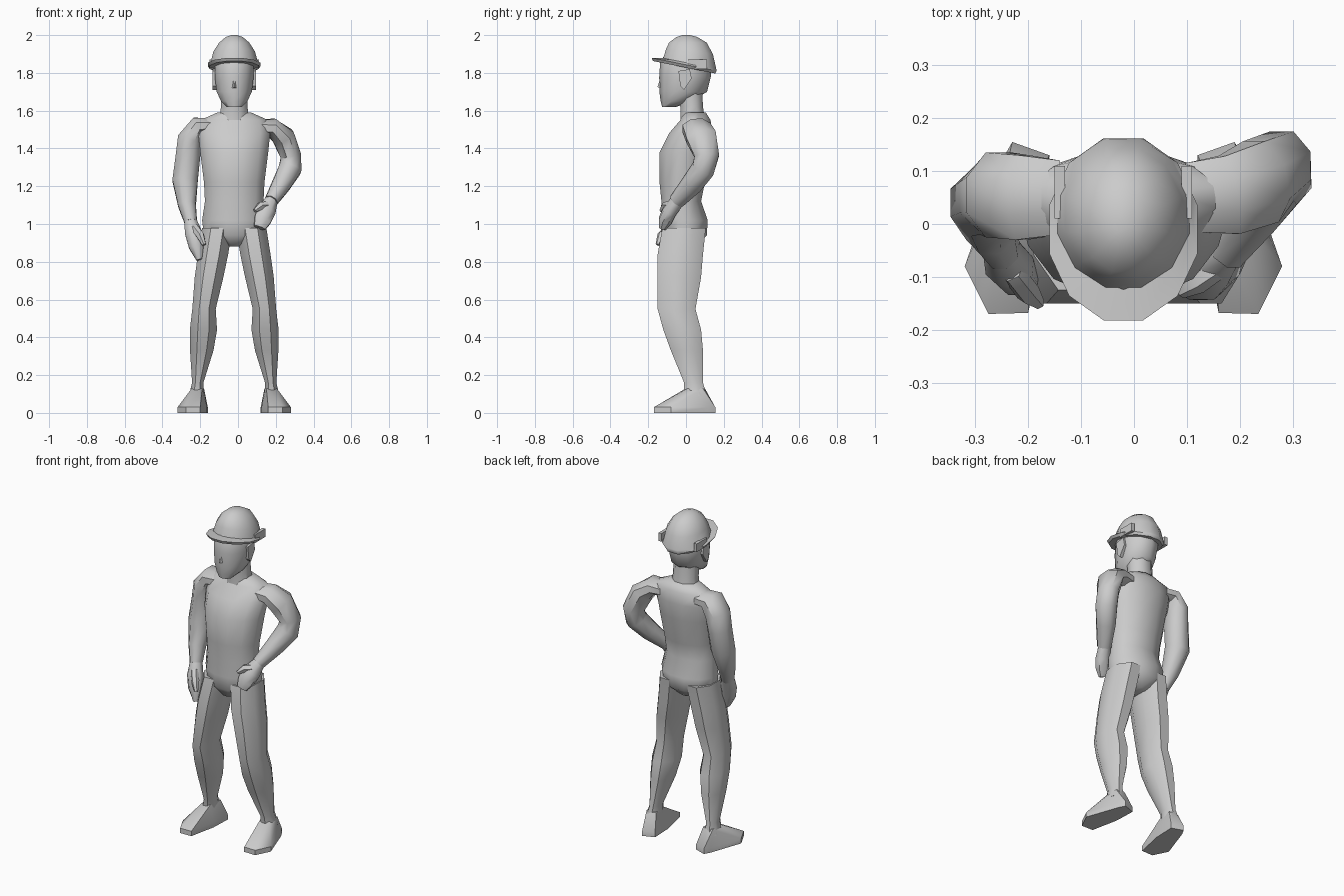
import bpy, bmesh, math
from mathutils import Vector

default_cube = bpy.data.objects.get("Cube")
if default_cube:
    bpy.data.objects.remove(default_cube, do_unlink=True)

GREY = (0.6, 0.6, 0.6, 1.0)
grey = bpy.data.materials.new("plain_grey")
grey.use_nodes = True
grey.diffuse_color = GREY
grey.node_tree.nodes["Principled BSDF"].inputs["Base Color"].default_value = GREY

CENTRE = -0.02   # middle line of the body
UNIT = 0.01      # part sizes below are in hundredths
SIDES = {"left": 1, "right": -1}


def finish(name, bm, angle=50):
    """Turn a bmesh into a shaded object with the grey material."""
    bmesh.ops.recalc_face_normals(bm, faces=bm.faces[:])
    mesh = bpy.data.meshes.new(name)
    bm.to_mesh(mesh)
    bm.free()
    mesh.materials.append(grey)
    obj = bpy.data.objects.new(name, mesh)
    bpy.context.collection.objects.link(obj)
    bpy.ops.object.select_all(action="DESELECT")
    obj.select_set(True)
    bpy.context.view_layer.objects.active = obj
    bpy.ops.object.shade_smooth_by_angle(angle=math.radians(angle))
    return obj


def loft(name, rings, sides=8, follow=False, side=1, middle=CENTRE, angle=50):
    """Skin oval rings (x, y, z, x radius, y radius, optional slope)."""
    bm = bmesh.new()
    centres = [Vector(r[:3]) * UNIT for r in rings]
    grow = UNIT / math.cos(math.pi / sides)
    loops = []
    for i, ring in enumerate(rings):
        across = Vector((1, 0, 0))
        depth = Vector((0, 1, ring[5] if len(ring) > 5 else 0))
        if follow:  # turn the ring to face along the limb
            last = min(i + 1, len(rings) - 1)
            along = (centres[last] - centres[max(i - 1, 0)]).normalized()
            across = Vector((0, 1, 0)).cross(along).normalized()
            depth = along.cross(across)
        loop = []
        for k in range(sides):
            a = math.tau * (k + 0.5) / sides
            p = centres[i] + grow * (across * ring[3] * math.cos(a)
                                     + depth * ring[4] * math.sin(a))
            loop.append(bm.verts.new((middle + side * p.x, p.y, p.z)))
        loops.append(loop)
    for low, high in zip(loops, loops[1:]):
        for k in range(sides):
            n = (k + 1) % sides
            bm.faces.new((low[k], low[n], high[n], high[k]))
    bm.faces.new(loops[0])
    bm.faces.new(loops[-1])
    return finish(name, bm, angle)


def hull(name, points, side=1, angle=35):
    """Wrap a convex skin round a few points."""
    bm = bmesh.new()
    for x, y, z in points:
        bm.verts.new((CENTRE + side * x * UNIT, y * UNIT, z * UNIT))
    result = bmesh.ops.convex_hull(bm, input=bm.verts[:])
    spare = set(result["geom_interior"]) | set(result["geom_unused"])
    bmesh.ops.delete(bm, geom=[g for g in spare if isinstance(g, bmesh.types.BMVert)])
    return finish(name, bm, angle)


# Torso and neck
loft("torso", [
    (0, -2, 88, 4, 7), (0, -1, 94, 16, 12), (0, -1, 102, 17, 12.5),
    (0, -2.5, 112, 15.5, 10.5), (0, -2, 122, 16, 12), (0, -0.5, 138, 18, 13.5),
    (0, 2.5, 148, 19, 11.5), (0, 5, 155, 18, 8), (0, 4.5, 159, 9, 6)], sides=12)
loft("neck", [(0, 3.5, 155, 8, 6.5), (0, 3, 162, 7, 6), (0, 2, 172, 7, 6.5)])

# Head with nose
loft("head", [
    (0, -9, 162, 4, 3.5), (0, -5, 165, 7, 8), (0, -1.5, 170, 9.3, 12),
    (0, -0.5, 178, 10.3, 13), (0, 0, 186, 10.3, 13), (0, 1, 192, 8, 10)], sides=10)
hull("nose", [(0, -15.2, 172.5), (2, -12.5, 171.5), (-2, -12.5, 171.5),
              (1, -12.5, 180), (-1, -12.5, 180)])

# Hard hat: sloping brim and dome
loft("hard_hat", [
    (0, -1, 183, 13, 16.5, -.2), (0, -1, 184.5, 14, 17.2, -.2),
    (0, 2, 185, 12.5, 14, -.2), (0, 1.8, 191, 11, 12.5, -.1),
    (0, 1, 196, 8, 10), (0, 0.5, 199, 4.5, 5.5), (0, 0, 200, 1.5, 2)],
    sides=12, angle=40)

# Legs, feet, ears and hat lugs on both sides
for label, s in SIDES.items():
    loft(label + "_leg", [
        (9, -1, 98, 8, 11.5), (11.2, -3, 84, 8, 12), (13.3, -3.5, 72, 7.6, 11.5),
        (16, -5, 55, 6.2, 10), (16.3, -2, 44, 7.2, 10), (17.2, 0.5, 33, 6.2, 8.5),
        (19.3, 4, 16, 3, 5), (20, 5, 9, 4, 6)], side=s)
    sole = [(14, 13), (21, 15.5), (23, 12), (30, -8), (25.5, -17), (18, -16.8), (14.5, 0)]
    ankle = [(16, 9), (18, 10), (22.5, 9), (22.5, 1), (17, 0)]
    hull(label + "_foot", [(x, y, 0) for x, y in sole]
         + [(x, y, 3) for x, y in sole] + [(x, y, 13) for x, y in ankle], side=s)
    hull(label + "_ear", [
        (x, y, z) for x in (9.5, 11.5)
        for y, z in ((-4, 181), (2, 182), (3, 177), (-1, 171), (-3, 173))], side=s)
    hull(label + "_hat_lug", [
        (x, y, z) for x in (11, 13) for y in (1, 11) for z in (182, 187)], side=s)

# Left arm, bent with the hand on the hip
loft("left_arm", [
    (10, 5, 151, 4, 6.5), (18, 5.5, 151, 5, 7.5), (24, 8, 146, 6, 8),
    (28, 11, 136, 5.5, 6.5), (27.5, 9, 129, 6, 6), (23, 3, 121, 5, 5.5),
    (17.5, -5, 112, 3.5, 4)], follow=True, middle=0)
loft("left_hand", [
    (18, -4, 113, 3, 3.5), (15, -8.5, 107, 5, 3.5), (13, -11, 102, 4.5, 3.5),
    (11.5, -12.5, 98, 3, 2)], follow=True, middle=0)
loft("left_thumb", [(16, -8, 110, 2, 2), (12, -11, 109.5, 2, 2), (9, -13, 107, 1, 1)],
     sides=6, follow=True, middle=0)

# Right arm, hanging
loft("right_arm", [
    (-14, 5, 152, 4, 7), (-21, 5, 152, 5, 8), (-25.5, 5.5, 145, 6.5, 8),
    (-26.5, 5, 136, 6.5, 7), (-28, 4, 123, 6.7, 6.5), (-27, -1, 110, 4.7, 5),
    (-25, -5, 101, 3.3, 3.8)], follow=True, middle=0)
loft("right_hand", [
    (-25.5, -4, 103, 3, 3.5), (-23.5, -8, 95, 4.5, 4), (-22, -10, 88, 4, 3.5),
    (-20.5, -11, 81, 1.5, 2.5)], follow=True, middle=0)
loft("right_thumb", [(-23, -9, 98, 2, 2), (-20, -13, 94, 2, 2), (-18, -15, 89, 1, 1)],
     sides=6, follow=True, middle=0)
